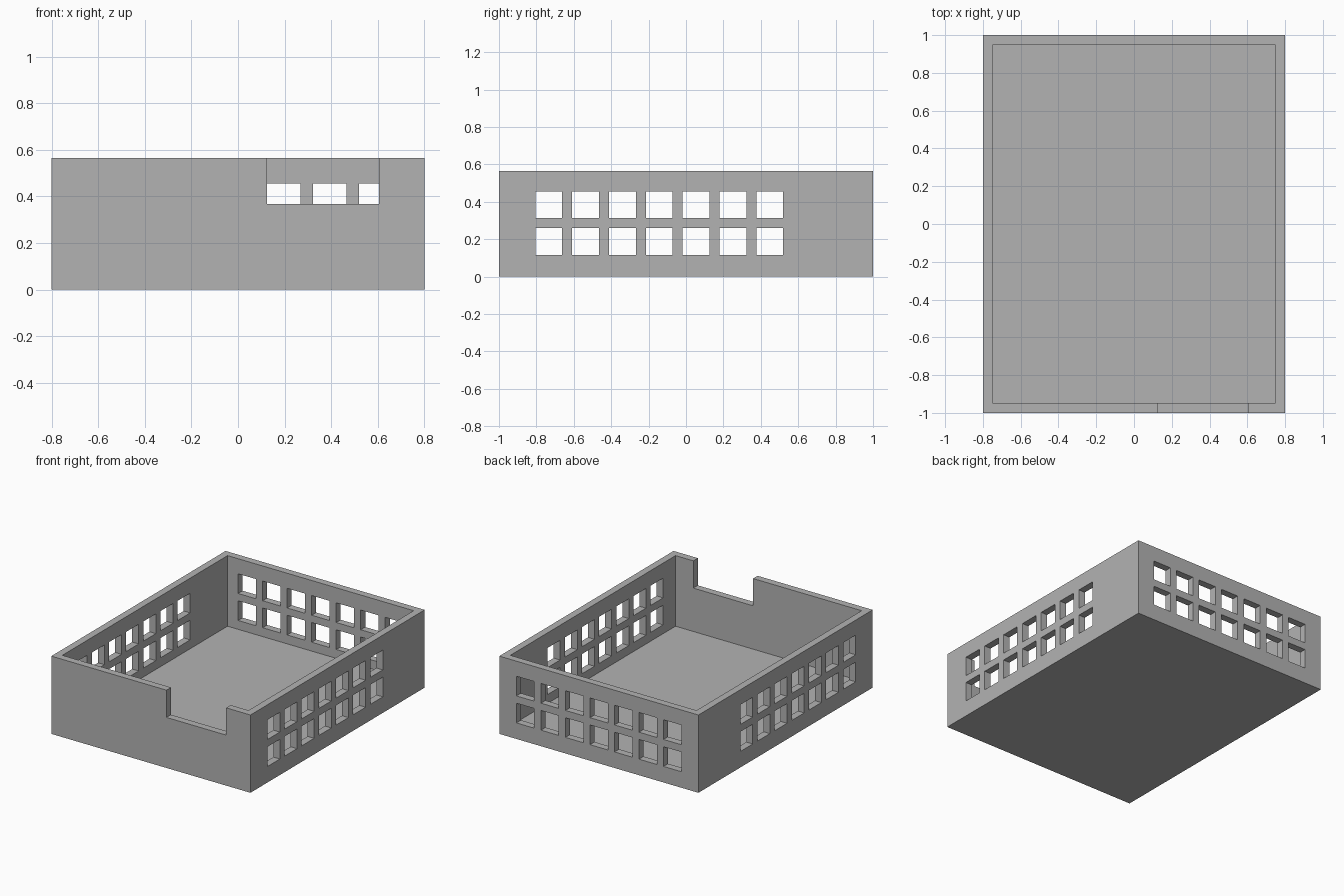
import bpy
import bmesh
from mathutils import Matrix, Vector

cube = bpy.data.objects.get("Cube")
if cube:
    bpy.data.objects.remove(cube, do_unlink=True)

WIDTH, LENGTH, HEIGHT, WALL = 1.6, 2.0, 0.565, 0.052
HOLE, PITCH, COLUMNS = 0.143, 0.197, 7
ROWS = (0.188, 0.384)
SIDE_CENTRE = -0.143

grey = bpy.data.materials.new("plain grey")
grey.use_nodes = True
colour = (0.45, 0.45, 0.45, 1)
grey.diffuse_color = colour
grey.node_tree.nodes["Principled BSDF"].inputs["Base Color"].default_value = colour


def boxes(name, items):
    """One object made of boxes, each given by its centre and size."""
    bm = bmesh.new()
    for centre, size in items:
        matrix = Matrix.Translation(centre) @ Matrix.Diagonal(Vector(size)).to_4x4()
        bmesh.ops.create_cube(bm, size=1, matrix=matrix)
    mesh = bpy.data.meshes.new(name)
    bm.to_mesh(mesh)
    bm.free()
    mesh.materials.append(grey)
    obj = bpy.data.objects.new(name, mesh)
    bpy.context.collection.objects.link(obj)
    return obj


def cut(target, cutter):
    """Subtract the cutter, then remove it."""
    cutter.hide_render = True
    mod = target.modifiers.new(cutter.name, "BOOLEAN")
    mod.operation = "DIFFERENCE"
    mod.solver = "EXACT"
    mod.object = cutter
    bpy.context.view_layer.objects.active = target
    bpy.ops.object.modifier_apply(modifier=mod.name)
    bpy.data.objects.remove(cutter, do_unlink=True)


# Open tray: solid block with a hollow above the floor
tray = boxes("tray", [((0, 0, HEIGHT / 2), (WIDTH, LENGTH, HEIGHT))])
cut(tray, boxes("hollow", [((0, 0, WALL + HEIGHT / 2),
                            (WIDTH - 2 * WALL, LENGTH - 2 * WALL, HEIGHT))]))

# Two rows of square windows through both side walls and the back wall
offsets = [(i - (COLUMNS - 1) / 2) * PITCH for i in range(COLUMNS)]
cut(tray, boxes("side_windows", [((0, SIDE_CENTRE + o, z), (2 * WIDTH, HOLE, HOLE))
                                 for o in offsets for z in ROWS]))
cut(tray, boxes("back_windows", [((o, LENGTH / 2, z), (HOLE, 4 * WALL, HOLE))
                                 for o in offsets for z in ROWS]))

# Notch in the top of the front wall
left, right, bottom = 0.125, 0.605, 0.367
cut(tray, boxes("notch", [(((left + right) / 2, -LENGTH / 2, bottom + HEIGHT / 2),
                           (right - left, 4 * WALL, HEIGHT))]))
